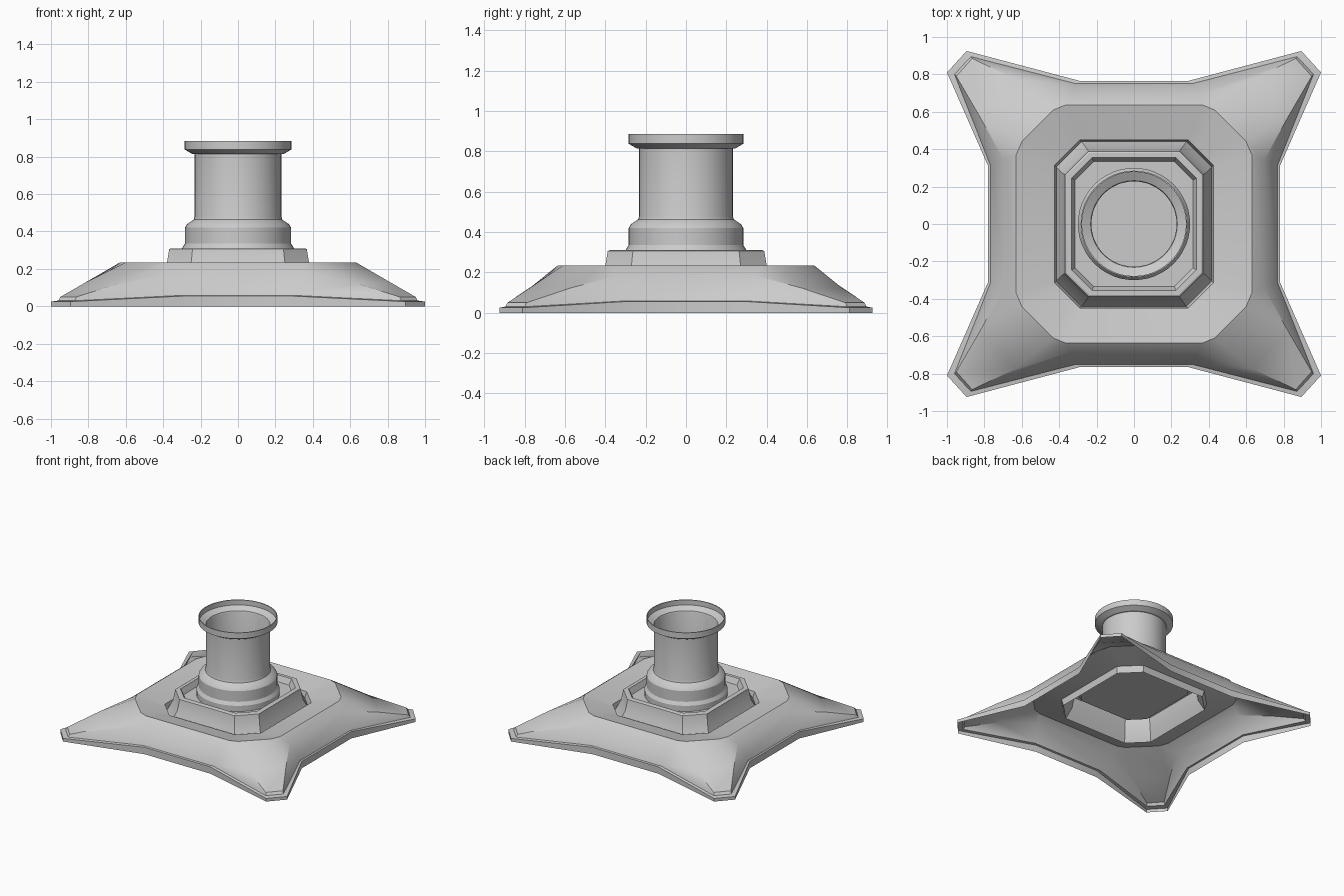
import bpy, bmesh, math

if "Cube" in bpy.data.objects:
    bpy.data.objects.remove(bpy.data.objects["Cube"])


def finish(name, bm, angle):
    bmesh.ops.remove_doubles(bm, verts=bm.verts, dist=1e-5)
    bmesh.ops.recalc_face_normals(bm, faces=bm.faces)
    mesh = bpy.data.meshes.new(name)
    bm.to_mesh(mesh)
    bm.free()
    ob = bpy.data.objects.new(name, mesh)
    bpy.context.collection.objects.link(ob)
    bpy.ops.object.select_all(action='DESELECT')
    bpy.context.view_layer.objects.active = ob
    ob.select_set(True)
    bpy.ops.object.shade_smooth_by_angle(angle=math.radians(angle))
    return ob


def mirror_ring(quadrant):
    """Mirror a first-quadrant run of points into a closed loop."""
    q, r = quadrant, quadrant[::-1]
    return (q + [(-x, y, z) for x, y, z in r]
            + [(-x, -y, z) for x, y, z in q] + [(x, -y, z) for x, y, z in r])


def loft(bm, rings, cap=False):
    loops = [[bm.verts.new(p) for p in ring] for ring in rings]
    for a, b in zip(loops, loops[1:]):
        n = len(a)
        for i in range(n):
            j = (i + 1) % n
            bm.faces.new((a[i], a[j], b[j], b[i]))
    if cap:
        bm.faces.new(loops[-1])


def star(points, side_z, tip_z):
    zs = (side_z, tip_z, tip_z, side_z)
    return mirror_ring([(x, y, z) for (x, y), z in zip(points, zs)])


def octagon(x, y, cut, z):
    return mirror_ring([(x, y - cut, z), (x - cut, y, z)])


def split_octagon(x, y, cut, z):
    a, d = (x, y - cut), (x - cut, y)
    mix = lambda t: tuple(p + (q - p) * t for p, q in zip(a, d))
    return star([a, mix(1 / 3), mix(2 / 3), d], z, z)


# Four-armed hollow base with stepped rim and inward-dipping top
outline = [(0.78, 0.31), (1.0, 0.81), (0.895, 0.925), (0.29, 0.765)]
step = [(0.768, 0.315), (0.96, 0.80), (0.872, 0.895), (0.31, 0.75)]
lip = [(0.762, 0.315), (0.95, 0.79), (0.865, 0.885), (0.31, 0.745)]
shoulder = [(0.695, 0.34), (0.825, 0.575), (0.635, 0.775), (0.34, 0.685)]
plateau = [(0.63, 0.37), (0.60, 0.44), (0.43, 0.61), (0.37, 0.635)]
bm = bmesh.new()
loft(bm, [star(outline, 0, 0), star(outline, 0.055, 0.025),
          star(step, 0.058, 0.03), star(lip, 0.072, 0.05),
          star(shoulder, 0.185, 0.122), star(plateau, 0.235, 0.235),
          split_octagon(0.425, 0.45, 0.135, 0.19),
          split_octagon(0.415, 0.44, 0.135, 0.14)])
finish("base", bm, 25)

# Octagonal collar with a recessed trough around the tube
bm = bmesh.new()
loft(bm, [octagon(0.415, 0.44, 0.135, 0.14), octagon(0.382, 0.402, 0.13, 0.22),
          octagon(0.368, 0.388, 0.125, 0.305), octagon(0.360, 0.38, 0.12, 0.31),
          octagon(0.335, 0.355, 0.11, 0.31), octagon(0.315, 0.335, 0.10, 0.265)],
     cap=True)
finish("collar", bm, 25)

# Round tube: stepped foot, shaft, flared flange, open inside down to a floor
profile = [(0.30, 0.265), (0.30, 0.31), (0.284, 0.335), (0.284, 0.42),
           (0.272, 0.44), (0.237, 0.463), (0.232, 0.48), (0.232, 0.815),
           (0.245, 0.815), (0.285, 0.838), (0.285, 0.885), (0.278, 0.885),
           (0.278, 0.845), (0.232, 0.82), (0.228, 0.81), (0.228, 0.31)]
sides = 48
bm = bmesh.new()
loft(bm, [[(r * math.cos(2 * math.pi * i / sides),
            r * math.sin(2 * math.pi * i / sides), z) for i in range(sides)]
          for r, z in profile], cap=True)
finish("tube", bm, 28)
